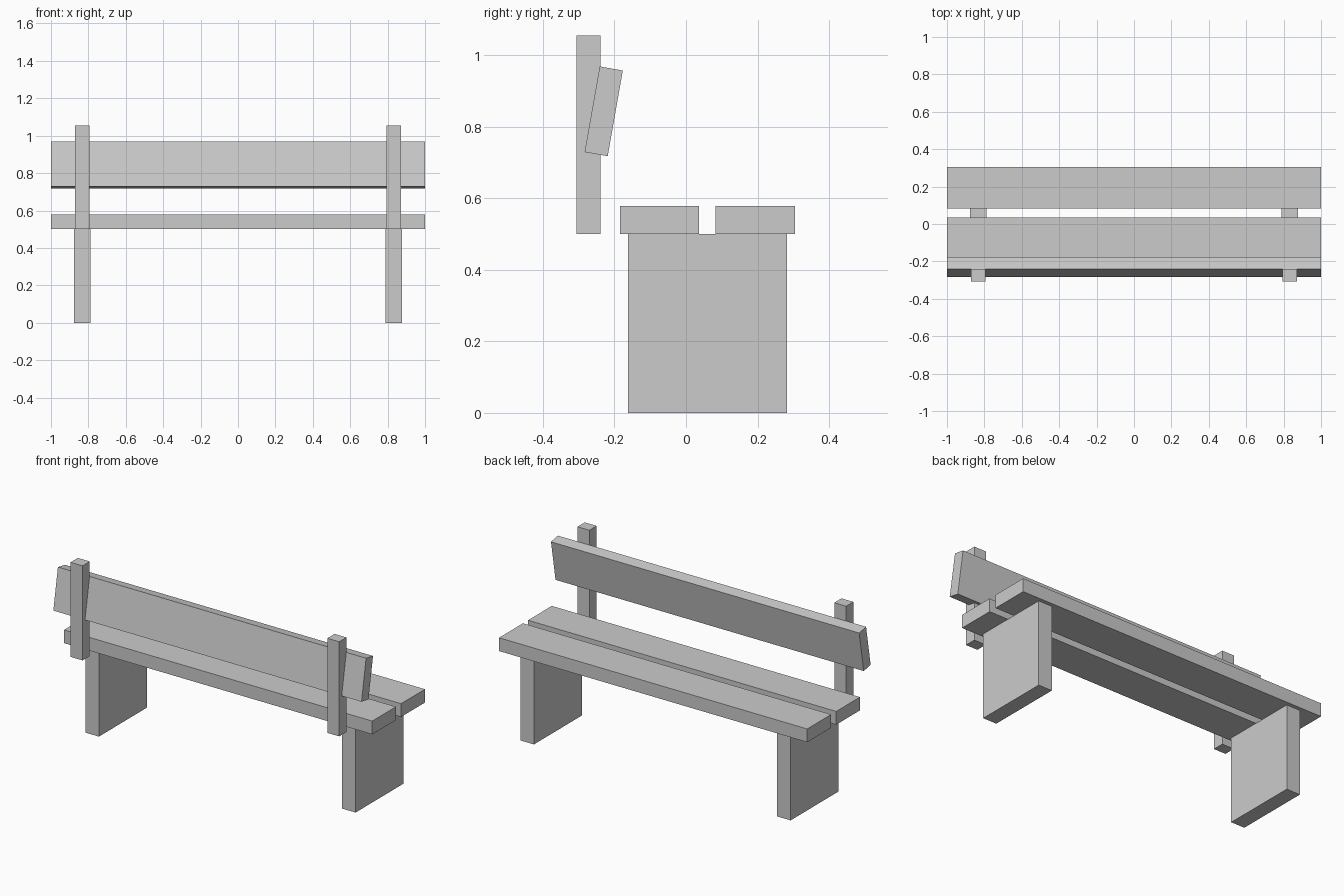
import bpy
from math import radians

cube = bpy.data.objects.get("Cube")
if cube:
    bpy.data.objects.remove(cube, do_unlink=True)

COLOUR = (0.6, 0.6, 0.6, 1)
grey = bpy.data.materials.new("plain_grey")
grey.use_nodes = True
grey.diffuse_color = COLOUR
grey.node_tree.nodes["Principled BSDF"].inputs["Base Color"].default_value = COLOUR


def board(name, centre, size, tilt=0):
    """Add a flat-sided board, tilted about the x axis in degrees."""
    bpy.ops.mesh.primitive_cube_add(size=1, location=centre, rotation=(radians(tilt), 0, 0))
    obj = bpy.context.object
    obj.name = name
    obj.scale = size
    obj.data.materials.append(grey)
    return obj


# Seat planks with a gap between them
board("seat_plank_rear", (0, -0.074, 0.539), (2, 0.22, 0.078))
board("seat_plank_front", (0, 0.194, 0.539), (2, 0.222, 0.078))

# Tilted backrest plank
board("backrest_plank", (0, -0.23, 0.843), (2, 0.0655, 0.243), tilt=-10)

# Slab legs and backrest posts at both ends
for side, x in (("left", 0.833), ("right", -0.833)):
    board("leg_" + side, (x, 0.06, 0.25), (0.088, 0.445, 0.5))
    board("backrest_post_" + side, (x, -0.273, 0.778), (0.077, 0.067, 0.555))
